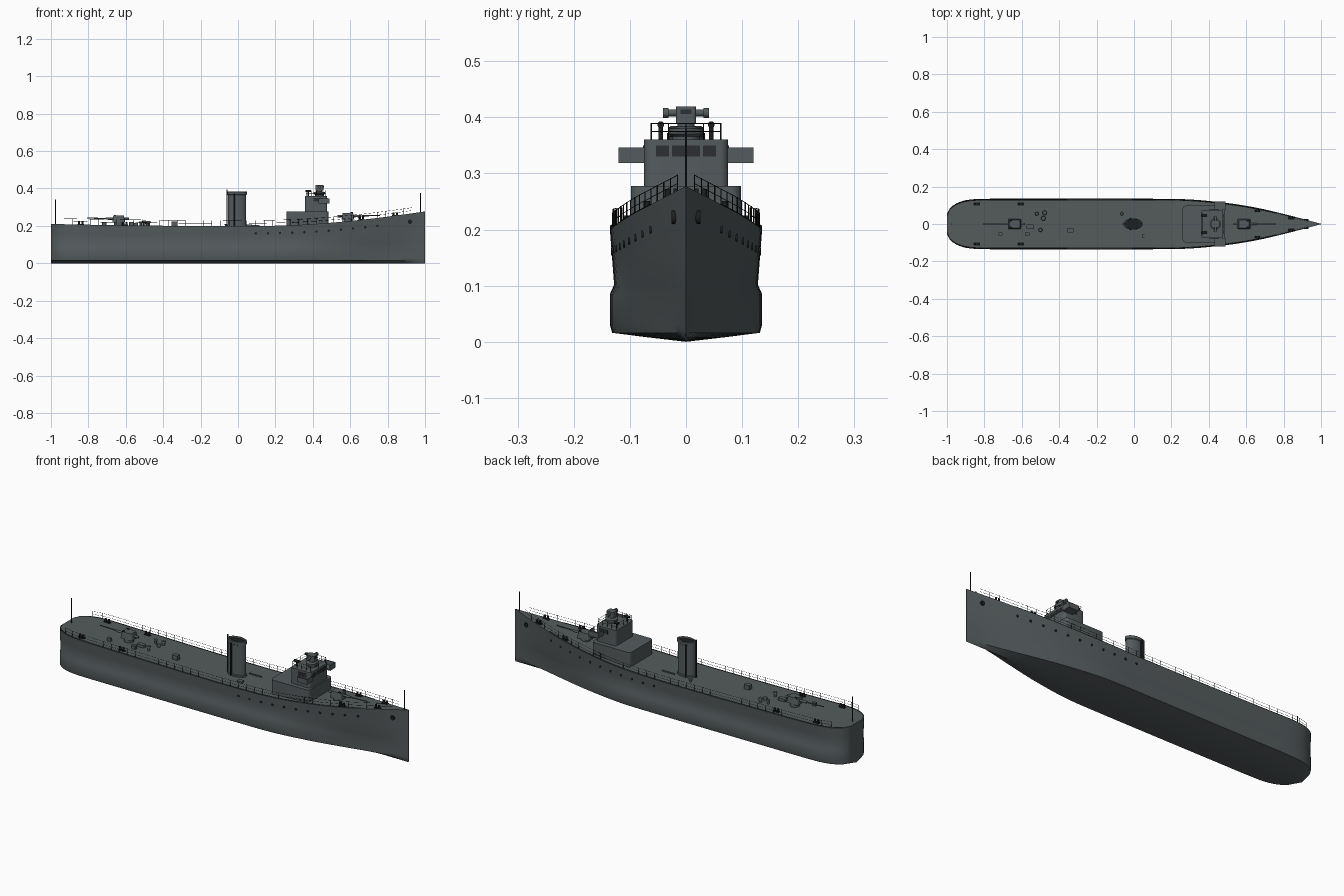
import bpy, bmesh, math
from mathutils import Vector

cube = bpy.data.objects.get("Cube")
if cube:
    bpy.data.objects.remove(cube)


def material(name, rgb):
    m = bpy.data.materials.new(name)
    m.use_nodes = True
    m.diffuse_color = (*rgb, 1)
    m.node_tree.nodes["Principled BSDF"].inputs["Base Color"].default_value = (*rgb, 1)
    return m


GREY = material("hull grey", (0.09, 0.105, 0.11))
DECK = material("deck grey", (0.09, 0.108, 0.106))
BLACK = material("fitting black", (0.012, 0.013, 0.014))
GLASS = material("window dark", (0.025, 0.028, 0.03))


def finish(name, bm, mats, smooth=True):
    bmesh.ops.recalc_face_normals(bm, faces=bm.faces)
    mesh = bpy.data.meshes.new(name)
    bm.to_mesh(mesh)
    bm.free()
    ob = bpy.data.objects.new(name, mesh)
    bpy.context.collection.objects.link(ob)
    for m in mats:
        mesh.materials.append(m)
    if smooth:
        bpy.ops.object.select_all(action="DESELECT")
        ob.select_set(True)
        bpy.context.view_layer.objects.active = ob
        bpy.ops.object.shade_smooth_by_angle(angle=math.radians(35))
    return ob


def box(name, center, size, mat=GREY, round_corners=0, slope=0):
    """Box with optional rounded upright corners and a narrowed top."""
    bm = bmesh.new()
    bmesh.ops.create_cube(bm, size=1)
    for v in bm.verts:
        k = 1 - slope if v.co.z > 0 else 1
        v.co = Vector([c + s * q for c, s, q in zip(center, size, (v.co.x * k, v.co.y * k, v.co.z))])
    if round_corners:
        upright = [e for e in bm.edges if abs(e.verts[0].co.z - e.verts[1].co.z) > size[2] / 2]
        bmesh.ops.bevel(bm, geom=upright, offset=round_corners, segments=4, profile=0.5, affect="EDGES")
    return finish(name, bm, [mat], bool(round_corners))


def rod(name, a, b, r, mat=GREY, sides=12, r2=None):
    a, b = Vector(a), Vector(b)
    bm = bmesh.new()
    bmesh.ops.create_cone(bm, cap_ends=True, segments=sides, radius1=r,
                          radius2=r if r2 is None else r2, depth=(b - a).length)
    turn = (b - a).to_track_quat("Z", "Y")
    for v in bm.verts:
        v.co = turn @ v.co + (a + b) / 2
    return finish(name, bm, [mat])


def revolve(name, x, y, profile, squash=1, mat=GREY, sides=32):
    """Stack of rings (radius, height), narrowed across the ship by squash."""
    bm = bmesh.new()
    rings = [[bm.verts.new((x + r * math.cos(t), y + r * squash * math.sin(t), z))
              for t in (math.tau * i / sides for i in range(sides))] for r, z in profile]
    for p, q in zip(rings, rings[1:]):
        for i in range(sides):
            bm.faces.new((p[i], p[i - 1], q[i - 1], q[i]))
    bm.faces.new(rings[0])
    bm.faces.new(rings[-1])
    return finish(name, bm, [mat])


def wires(name, lines, r, mat=BLACK):
    curve = bpy.data.curves.new(name, "CURVE")
    curve.dimensions = "3D"
    curve.bevel_depth = r
    curve.bevel_resolution = 0
    for pts in lines:
        s = curve.splines.new("POLY")
        s.points.add(len(pts) - 1)
        for p, q in zip(s.points, pts):
            p.co = (*q, 1)
    curve.materials.append(mat)
    ob = bpy.data.objects.new(name, curve)
    bpy.context.collection.objects.link(ob)


def smooth_table(table, x):
    """Hermite interpolation through (x, value) pairs."""
    n = len(table)

    def tangent(i):
        a, b = table[max(i - 1, 0)], table[min(i + 1, n - 1)]
        return (b[1] - a[1]) / (b[0] - a[0])
    x = min(max(x, table[0][0]), table[-1][0])
    i = next(k for k in range(n - 1) if x <= table[k + 1][0])
    (x0, y0), (x1, y1) = table[i], table[i + 1]
    h, t = x1 - x0, (x - x0) / (x1 - x0)
    return ((1 + 2 * t) * (1 - t) ** 2 * y0 + t * (1 - t) ** 2 * h * tangent(i)
            + t * t * (3 - 2 * t) * y1 + t * t * (t - 1) * h * tangent(i + 1))


STERN = [(-1, .055), (-.985, .083), (-.95, .11), (-.9, .127), (-.83, .134), (-.6, .135), (.1, .135)]
BEAM = STERN + [(.3, .131), (.5, .112), (.65, .088), (.8, .054), (.9, .028), (1, .001)]
LOW = STERN + [(.3, .13), (.5, .102), (.65, .071), (.8, .036), (.9, .016), (1, .001)]
SHEER = [(-1, .21), (-.6, .203), (0, .198), (.3, .204), (.5, .217), (.7, .237), (.85, .256), (1, .277)]


def beam(x):
    return smooth_table(BEAM, x)


def sheer(x):
    return smooth_table(SHEER, x)


def section(x):
    b, low, top = beam(x), smooth_table(LOW, x), sheer(x)
    notch = .945 + .055 * min(max((x - .3) / .4, 0), 1)
    waist = (low + (b - low) * .2) * notch
    return [(0, 0), (low * .5, .008), (low * .97, .016), (low, .03), (low, .085), (waist, .102),
            (waist + (b - waist) * .5, (top + .102) / 2), (b, top)]


def side_y(x, z):
    s = section(x)
    for (y0, z0), (y1, z1) in zip(s, s[1:]):
        if z0 <= z <= z1:
            return y0 + (y1 - y0) * (z - z0) / (z1 - z0)
    return s[-1][0]


# Hull lofted through cross sections, with the deck closing the top
stations = [-1, -.994, -.985, -.97, -.95, -.925, -.9, -.87] + [-.84 + .04 * i for i in range(46)] + [1]
bm = bmesh.new()
rows = []
for x in stations:
    s = section(x)
    loop = [(-y, z) for y, z in reversed(s[1:])] + s
    rows.append([bm.verts.new((x, y, z)) for y, z in loop])
for p, q in zip(rows, rows[1:]):
    for i in range(len(p) - 1):
        bm.faces.new((p[i], q[i], q[i + 1], p[i + 1]))
    bm.faces.new((p[-1], q[-1], q[0], p[0])).material_index = 1
bm.faces.new(rows[0])
bm.faces.new(rows[-1])
finish("hull", bm, [GREY, DECK])

# Gutter strip and guard rails along both deck edges
for side, label in ((1, "left"), (-1, "right")):
    bm = bmesh.new()
    path = [x for x in stations if x < .78]
    pairs = [[bm.verts.new((x + (.004 if x < -.99 else 0), side * (beam(x) - d), sheer(x) + .0015))
              for d in (0, .009)] for x in path]
    for p, q in zip(pairs, pairs[1:]):
        bm.faces.new((p[0], q[0], q[1], p[1]))
    finish("deck_gutter_" + label, bm, [BLACK], False)
    posts = [-.93 + .0465 * i for i in range(41)]

    def rail(x, h):
        return (x, side * max(beam(x) - .005, .002), sheer(x) + h)
    wires("guard_rail_" + label, [[rail(x, h) for x in posts] for h in (.015, .03)], .0007)
    wires("rail_posts_" + label, [[rail(x, 0), rail(x, .031)] for x in posts], .001)

    # Portholes and anchors
    for i in range(11):
        x = .095 + .065 * i
        z = .16 + .04 * (i / 10) ** 2
        y = side * side_y(x, z)
        rod("porthole_" + label, (x, y - side * .006, z), (x, y + side * .002, z), .0065, BLACK)
    y = side * side_y(.92, .222)
    rod("anchor_" + label, (.92, y - side * .008, .222), (.92, y + side * .005, .222), .012, BLACK)

    # Paired mooring bollards
    for x, off in ((-.84, .107), (-.605, .107), (.84, .032), (.66, .07)):
        z = sheer(x)
        box("bollard_base_" + label, (x, side * off, z + .001), (.034, .014, .006), BLACK)
        for dx in (-.009, .009):
            rod("bollard_" + label, (x + dx, side * off, z), (x + dx, side * off, z + .018), .0055, BLACK)

# Deckhouse and bridge
box("deckhouse", (.372, 0, .233), (.225, .196, .09), GREY, .018)
box("bridge", (.418, 0, .318), (.118, .15, .085), GREY, .014)
for y, w in ((-.042, .023), (0, .05), (.042, .023)):
    box("bridge_window", (.477, y, .34), (.003, w, .02), GLASS)
for s, label in ((1, "left"), (-1, "right")):
    box("side_window_" + label, (.43, s * .075, .34), (.05, .003, .02), GLASS)
    y = s * .097
    box("wing_floor_" + label, (.459, y, .321), (.058, .046, .005))
    box("wing_outer_wall_" + label, (.459, s * .119, .333), (.058, .003, .026))
    for x in (.431, .487):
        box("wing_end_wall_" + label, (x, y, .333), (.003, .046, .026))
    rod("lookout_post_" + label, (.375, s * .045, .36), (.375, s * .045, .385), .004, BLACK)
    rod("lookout_glasses_" + label, (.362, s * .045, .387), (.39, s * .045, .387), .006, BLACK)
corners = [(.365, -.062), (.365, .062), (.47, .062), (.47, -.062), (.365, -.062)]
wires("bridge_rail", [[(x, y, z) for x, y in corners] for z in (.375, .389)], .0008)
posts = [(a[0] + (b[0] - a[0]) * k / 4, a[1] + (b[1] - a[1]) * k / 4)
         for a, b in zip(corners, corners[1:]) for k in range(4)]
wires("bridge_rail_posts", [[(x, y, .36), (x, y, .39)] for x, y in posts], .001)

# Rangefinder on the bridge roof
revolve("rangefinder_base", .435, 0, [(.024, .36), (.024, .366), (.03, .37), (.03, .38), (.015, .384), (.015, .392)])
box("rangefinder_head", (.435, 0, .404), (.042, .036, .03), GREY, .006)
box("rangefinder_slit", (.457, 0, .41), (.003, .02, .008), GLASS)
rod("rangefinder_arm", (.435, -.036, .408), (.435, .036, .408), .006)
for s in (-1, 1):
    rod("rangefinder_lens", (.435, s * .031, .408), (.435, s * .041, .408), .009)

# Funnel with rim, open top and steam pipes
revolve("funnel", -.005, 0, [(.053, .19), (.053, .206), (.049, .208), (.049, .365), (.053, .367),
                            (.053, .382), (.046, .385), (.045, .372)], .58)
revolve("funnel_opening", -.005, 0, [(.044, .37), (.044, .376)], .58, BLACK)
rod("aft_steam_pipe", (-.059, 0, .195), (-.059, 0, .395), .0035, BLACK)
for s in (-1, 1):
    rod("side_steam_pipe", (-.02, s * .03, .195), (-.02, s * .03, .372), .004, BLACK)


def gun(label, x, way, z):
    """Shielded deck gun; way is +1 when it points to the bow."""
    base = sheer(x)
    rod(label + "_gun_base", (x, 0, base - .005), (x, 0, z - .012), .024, GREY, 20)
    box(label + "_gun_shield", (x, 0, z), (.068, .054, .034), GREY, .006, .18)
    rod(label + "_gun_sleeve", (x + way * .02, 0, z), (x + way * .07, 0, z + .001), .006)
    rod(label + "_gun_barrel", (x + way * .06, 0, z + .001), (x + way * .17, 0, z + .004), .0035, GREY, 12, .0025)
    rod(label + "_gun_breech", (x - way * .055, 0, z), (x, 0, z), .006)
    for s in (-1, 1):
        box(label + "_gun_sight", (x + way * .02, s * .018, z + .017), (.012, .008, .008), BLACK)


gun("forward", .588, 1, .252)
gun("aft", -.638, -1, .238)

# Flagstaffs
rod("stern_flagstaff", (-.975, 0, .205), (-.975, 0, .34), .0022, BLACK, 8)
rod("bow_flagstaff", (.975, 0, .265), (.975, 0, .375), .0022, BLACK, 8)

# Lockers, hatches and ventilators on deck
for x, y, w, d, h in ((-.715, -.053, .022, .016, .016), (-.57, -.053, .024, .018, .018),
                      (-.555, -.015, .042, .022, .014), (-.34, -.033, .032, .024, .024),
                      (.06, -.065, .03, .022, .008), (.33, -.065, .022, .018, .012),
                      (.078, .035, .075, .006, .006)):
    box("deck_locker", (x, y, sheer(x) + h / 2), (w, d, h), GREY, .003)
for x, y, r, h in ((-.52, .055, .01, .022), (-.5, -.032, .011, .026), (-.485, .03, .013, .016),
                   (-.478, .06, .012, .024), (-.065, .055, .009, .012)):
    z = sheer(x)
    revolve("ventilator", x, y, [(r * .6, z), (r * .6, z + h * .6), (r, z + h * .7), (r * .8, z + h)], 1, GREY, 16)
